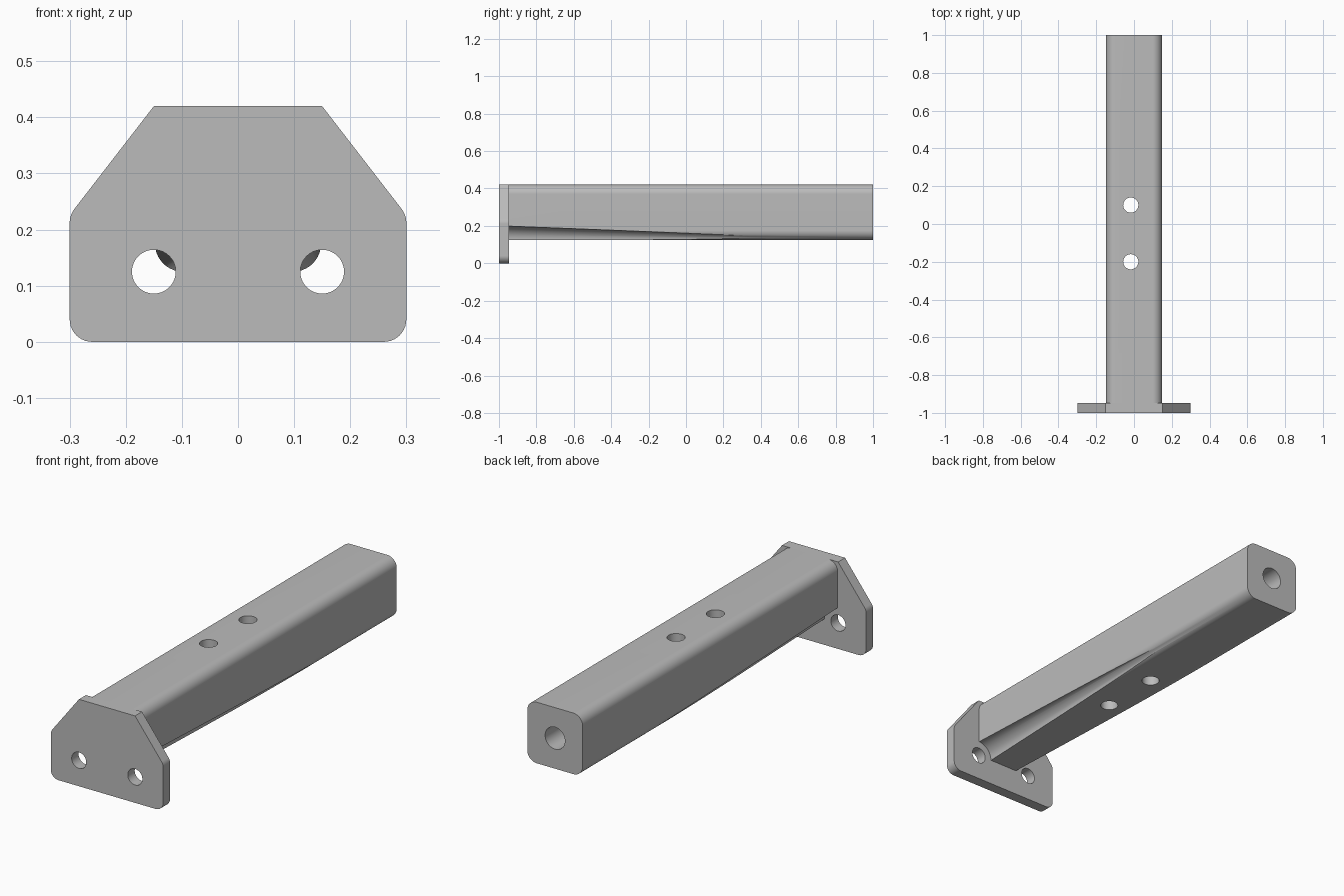
import bpy, bmesh, math
from mathutils import Vector, Matrix

cube = bpy.data.objects.get("Cube")
if cube:
    bpy.data.objects.remove(cube, do_unlink=True)

steel = bpy.data.materials.new("plain_grey")
steel.use_nodes = True
GREY = (0.5, 0.5, 0.5, 1)
steel.diffuse_color = GREY
steel.node_tree.nodes["Principled BSDF"].inputs["Base Color"].default_value = GREY


def link(name, bm):
    bmesh.ops.recalc_face_normals(bm, faces=bm.faces)
    mesh = bpy.data.meshes.new(name)
    bm.to_mesh(mesh)
    bm.free()
    mesh.materials.append(steel)
    obj = bpy.data.objects.new(name, mesh)
    bpy.context.collection.objects.link(obj)
    return obj


def rounded(corners, steps=10):
    """Round each (x, z, radius) corner of a closed outline with an arc."""
    out = []
    n = len(corners)
    for i, (x, z, r) in enumerate(corners):
        p = Vector((x, z))
        if r == 0:
            out.append(p)
            continue
        a = (Vector(corners[i - 1][:2]) - p).normalized()
        b = (Vector(corners[(i + 1) % n][:2]) - p).normalized()
        half = a.angle(b) / 2
        centre = p + (a + b).normalized() * r / math.sin(half)
        start = p + a * r / math.tan(half) - centre
        end = p + b * r / math.tan(half) - centre
        sweep = start.angle(end)
        for k in range(steps + 1):
            t = k / steps
            out.append(centre + (start * math.sin((1 - t) * sweep)
                                 + end * math.sin(t * sweep)) / math.sin(sweep))
    return out


def extrude_y(name, outline, y0, y1):
    bm = bmesh.new()
    face = bm.faces.new([bm.verts.new((p.x, y0, p.y)) for p in outline])
    moved = bmesh.ops.extrude_face_region(bm, geom=[face])["geom"]
    verts = [g for g in moved if isinstance(g, bmesh.types.BMVert)]
    bmesh.ops.translate(bm, verts=verts, vec=(0, y1 - y0, 0))
    return link(name, bm)


def cutter(start, end, r0, r1):
    """Round or tapered cutter running from start to end."""
    start, end = Vector(start), Vector(end)
    axis = end - start
    turn = axis.to_track_quat('Z', 'Y').to_matrix().to_4x4()
    bm = bmesh.new()
    bmesh.ops.create_cone(bm, cap_ends=True, segments=64, radius1=r0, radius2=r1,
                          depth=axis.length,
                          matrix=Matrix.Translation((start + end) / 2) @ turn)
    return link("cutter", bm)


def finish(obj, cutters):
    bpy.ops.object.select_all(action='DESELECT')
    bpy.context.view_layer.objects.active = obj
    obj.select_set(True)
    for c in cutters:
        mod = obj.modifiers.new("cut", 'BOOLEAN')
        mod.operation, mod.solver, mod.object = 'DIFFERENCE', 'EXACT', c
        bpy.ops.object.modifier_apply(modifier=mod.name)
        bpy.data.objects.remove(c, do_unlink=True)
    bpy.ops.object.shade_smooth_by_angle(angle=math.radians(30))
    weighted = obj.modifiers.new("even_shading", 'WEIGHTED_NORMAL')
    weighted.keep_sharp = True


TOP, BOTTOM, HALF = 0.42, 0.125, 0.148
PLATE_BACK = -0.947
HOLE_X, HOLE_Z = 0.15, 0.125

# Mounting plate with two bolt holes
right_side = [(0.3, 0, 0.04), (0.3, 0.226, 0.04), (0.15, TOP, 0)]
left_side = [(-x, z, r) for x, z, r in reversed(right_side)]
plate = extrude_y("mounting_plate", rounded(right_side + left_side), -1, PLATE_BACK)
finish(plate, [cutter((s * HOLE_X, -1.1, HOLE_Z), (s * HOLE_X, -0.9, HOLE_Z), 0.039, 0.039)
               for s in (-1, 1)])

# Square bar with rounded long edges
square = [(HALF, BOTTOM, 0.05), (HALF, TOP, 0.05), (-HALF, TOP, 0.05), (-HALF, BOTTOM, 0.05)]
bar = extrude_y("square_bar", rounded(square), PLATE_BACK, 1)

# Tapered bolt clearances, two vertical pin holes, one blind hole in the end
cuts = [cutter((s * HOLE_X, -0.99, HOLE_Z), (s * HOLE_X, 0.9, HOLE_Z), 0.0755, 0.001)
        for s in (-1, 1)]
cuts += [cutter((-0.017, y, 0), (-0.017, y, 0.6), 0.04, 0.04) for y in (-0.2, 0.1)]
mid = (TOP + BOTTOM) / 2
cuts.append(cutter((0, 1.1, mid), (0, 0.7, mid), 0.053, 0.053))
finish(bar, cuts)
